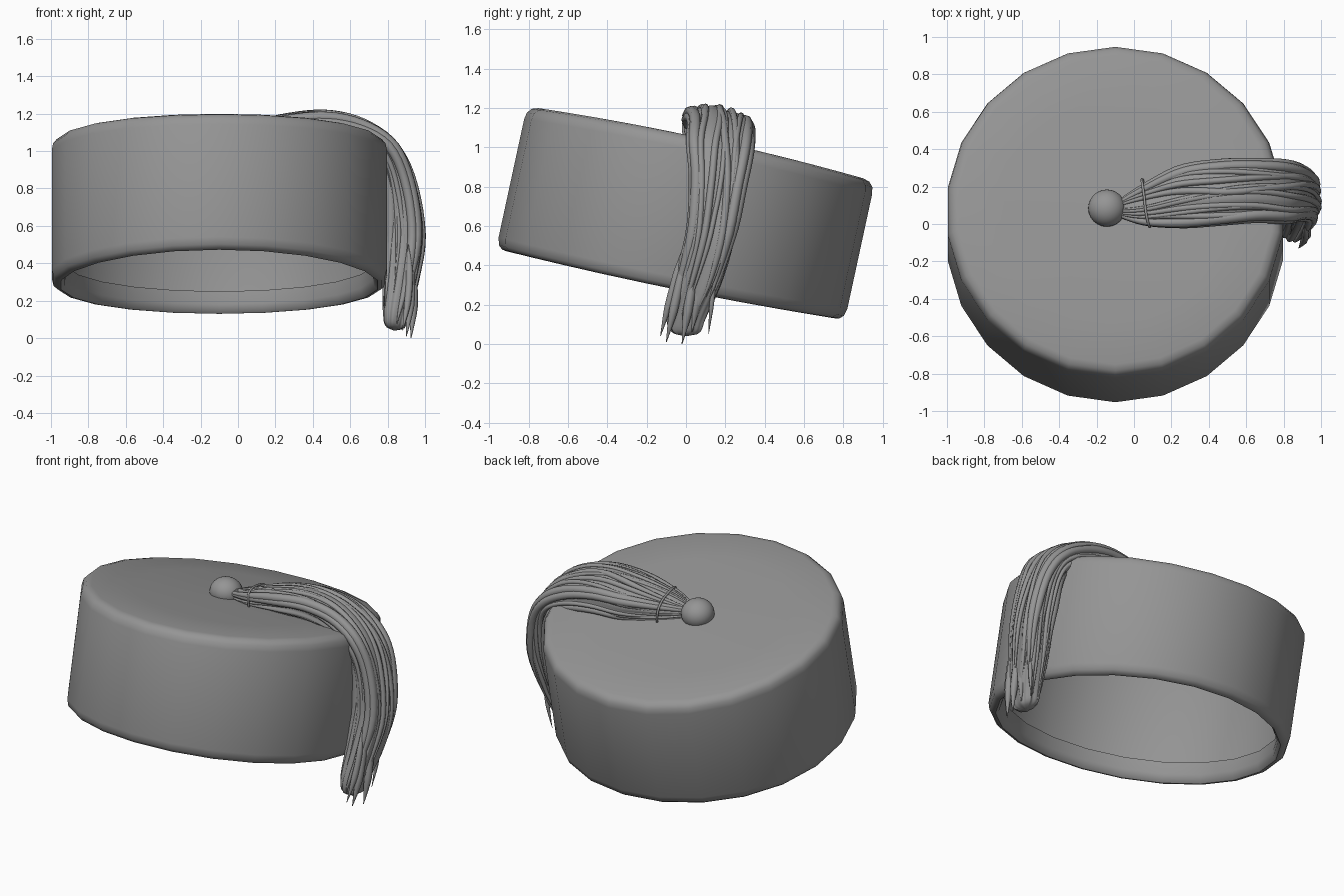
import bpy, bmesh, math, random
from mathutils import Vector, Matrix

random.seed(4)
if "Cube" in bpy.data.objects:
    bpy.data.objects.remove(bpy.data.objects["Cube"])

grey = bpy.data.materials.new("felt grey")
grey.use_nodes = True
COLOUR = (0.3, 0.3, 0.3, 1)
grey.diffuse_color = COLOUR
grey.node_tree.nodes["Principled BSDF"].inputs["Base Color"].default_value = COLOUR

LEAN = Matrix.Rotation(math.radians(-12.2), 4, "X")
TILT = Matrix.Translation((-0.1, -0.075, 0.32)) @ LEAN


def finish(obj, angle=50):
    obj.data.materials.append(grey)
    bpy.ops.object.select_all(action="DESELECT")
    obj.select_set(True)
    bpy.context.view_layer.objects.active = obj
    bpy.ops.object.shade_smooth_by_angle(angle=math.radians(angle))


def loft(name, rings):
    """Skin a list of equal point rings and cap both ends."""
    bm = bmesh.new()
    rows = [[bm.verts.new(p) for p in ring] for ring in rings]
    n = len(rows[0])
    for a, b in zip(rows, rows[1:]):
        for i in range(n):
            j = (i + 1) % n
            bm.faces.new((a[i], a[j], b[j], b[i]))
    bm.faces.new(rows[0])
    bm.faces.new(rows[-1])
    bmesh.ops.recalc_face_normals(bm, faces=bm.faces)
    mesh = bpy.data.meshes.new(name)
    bm.to_mesh(mesh)
    bm.free()
    obj = bpy.data.objects.new(name, mesh)
    bpy.context.collection.objects.link(obj)
    finish(obj)


# Hat: thin tilted drum with rounded edges and a band folded up inside
SIDES = 22
HEIGHT = 0.713
profile = [(0.02, 0.69), (0.3, 0.69), (0.6, 0.69), (0.83, 0.69), (0.87, 0.66), (0.885, 0.62),
           (0.885, 0.11), (0.83, 0.11), (0.83, 0.04), (0.837, 0.01), (0.855, -0.007),
           (0.875, -0.004), (0.895, 0.013), (0.905, 0.05), (0.905, 0.65), (0.898, 0.683),
           (0.878, 0.705), (0.845, HEIGHT), (0.6, HEIGHT), (0.3, HEIGHT), (0.02, HEIGHT)]


def hat_point(r, z, a):
    """Point of the hat; crown and rim bow gently from front to back."""
    s, w = math.sin(a) * r / 0.9, z / HEIGHT
    bow = 1 - s * s
    lift = w * 0.03 * bow - (1 - w) * (0.02 * bow + 0.01 * (1 - s))
    return TILT @ Vector((r * math.cos(a), r * math.sin(a), z + lift))


turns = [math.pi / 2 + i * math.tau / SIDES for i in range(SIDES)]
loft("hat", [[hat_point(r, z, a) for a in turns] for r, z in profile])

# Slightly flattened button at the middle of the crown
bpy.ops.mesh.primitive_uv_sphere_add(segments=24, ring_count=16, radius=0.1, location=(-0.145, 0.085, 1.067))
button = bpy.context.object
button.name = "tassel_button"
button.scale.z = 0.9
button.rotation_euler = LEAN.to_euler()
finish(button)

# Tassel sections: inner x, inner z, outer x, outer z, low y, high y
STATIONS = [Vector(s) for s in (
    (-0.08, 1.03, -0.08, 1.1, 0.04, 0.13),
    (0.06, 1.01, 0.05, 1.14, 0, 0.22),
    (0.25, 1.0, 0.25, 1.19, -0.01, 0.32),
    (0.45, 1.0, 0.47, 1.21, 0, 0.35),
    (0.63, 0.97, 0.67, 1.16, 0.01, 0.35),
    (0.73, 0.93, 0.85, 1.03, 0, 0.34),
    (0.78, 0.82, 0.95, 0.83, 0.02, 0.31),
    (0.79, 0.6, 1.0, 0.55, 0.01, 0.26),
    (0.78, 0.35, 0.97, 0.3, -0.05, 0.19),
    (0.77, 0.15, 0.92, 0.12, -0.1, 0.11),
    (0.78, 0.04, 0.89, 0.03, -0.08, 0.08))]


def station(t):
    """Smoothly interpolated section, t from 0 to 1."""
    last = len(STATIONS) - 1
    k = min(int(t * last), last - 1)
    f = t * last - k
    p0, p1, p2, p3 = (STATIONS[min(max(k + d, 0), last)] for d in (-1, 0, 1, 2))
    return 0.5 * (2 * p1 + (p2 - p0) * f + (2 * p0 - 5 * p1 + 4 * p2 - p3) * f * f
                  + (3 * p1 - p0 - 3 * p2 + p3) * f ** 3)


def bundle_point(t, angle, scale):
    """Point in the tassel at a given angle round its section."""
    ix, iz, ox, oz, y0, y1 = station(t)
    c, s = math.cos(angle), math.sin(angle)
    u = math.copysign(abs(c) ** 0.75, c) * scale
    v = math.copysign(abs(s) ** 0.75, s) * scale
    y_off = u * (y1 - y0) / 2
    w = (v + 1) / 2
    x, z = ix + (ox - ix) * w, iz + (oz - iz) * w
    slope = 0.2 * min(max((z - 0.8) / 0.2, 0), 1)
    return Vector((x, (y0 + y1) / 2 + y_off, z - slope * y_off))


# Ribbed core of the tassel with a rounded end
ROUND = 72
core = []
for i in range(61):
    t = i / 60
    end = math.sqrt(max(1 - max((t - 0.95) / 0.05, 0) ** 2, 0.01))
    ring = []
    for j in range(ROUND):
        a = j * math.tau / ROUND
        rib = 0.05 * math.sin(7 * a + 2 * math.sin(5 * t)) + 0.03 * math.sin(13 * a - 4 * t)
        ring.append(bundle_point(t * 0.99, a, (0.89 + rib) * end))
    core.append(ring)
loft("tassel_core", core)


def tubes(name, paths, thickness, cyclic=False):
    """Round cords along (point, radius) paths, turned into one mesh."""
    curve = bpy.data.curves.new(name, "CURVE")
    curve.dimensions = "3D"
    curve.bevel_depth = thickness
    curve.bevel_resolution = 2
    curve.use_fill_caps = True
    for path in paths:
        spline = curve.splines.new("POLY")
        spline.points.add(len(path) - 1)
        spline.use_cyclic_u = cyclic
        for p, (co, radius) in zip(spline.points, path):
            p.co = (*co, 1)
            p.radius = radius
    obj = bpy.data.objects.new(name, curve)
    bpy.context.collection.objects.link(obj)
    bpy.ops.object.select_all(action="DESELECT")
    obj.select_set(True)
    bpy.context.view_layer.objects.active = obj
    bpy.ops.object.convert(target="MESH")
    finish(bpy.context.object)


# Uneven strands lying over the core, tapering to points
strands = []
COUNT = 28
for k in range(COUNT):
    a = (k + random.uniform(-0.3, 0.3)) * math.tau / COUNT
    stop = random.uniform(0.82, 0.95)
    phase, sway = random.uniform(0, 6), random.uniform(0.08, 0.2)
    depth, size = random.uniform(0.82, 0.91), random.uniform(0.5, 1.25)
    path = []
    for i in range(41):
        f = i / 40
        p = bundle_point(f * stop, a + sway * math.sin(phase + 7 * f), depth + 0.03 * math.sin(phase + 9 * f))
        taper = min(0.3 + 3 * f, 1) * min(1, 0.08 + (1 - f) * 5)
        path.append((p, size * taper))
    strands.append(path)
tubes("tassel_strands", strands, 0.024)

# Loose pointed locks at the bottom: x, y, z of the tip and width
tips = []
for x, y, z, width in ((0.88, -0.13, 0.04, 0.8), (0.9, -0.1, 0.01, 1), (0.925, -0.02, 0, 1),
                       (0.9, 0.03, 0.06, 1), (0.89, 0.115, 0.05, 0.5)):
    tip = Vector((x, y, z))
    top = Vector((0.91, y * 0.7 + 0.08, 0.5))
    tips.append([(top.lerp(tip, i / 12) + Vector((0.02, 0, 0)) * math.sin(i / 12 * math.pi),
                  width * min(1, 0.1 + i / 4, 0.08 + (12 - i) / 4)) for i in range(13)])
tubes("tassel_tips", tips, 0.024)

# Thin cord tied round the neck of the tassel
tie = []
for i in range(40):
    a = i * math.tau / 40
    p = bundle_point(0.105, a, 1.12)
    tie.append((p + Vector((-0.02 * math.cos(a), 0, 0)), 1))
tubes("tassel_tie", [tie], 0.007, cyclic=True)
